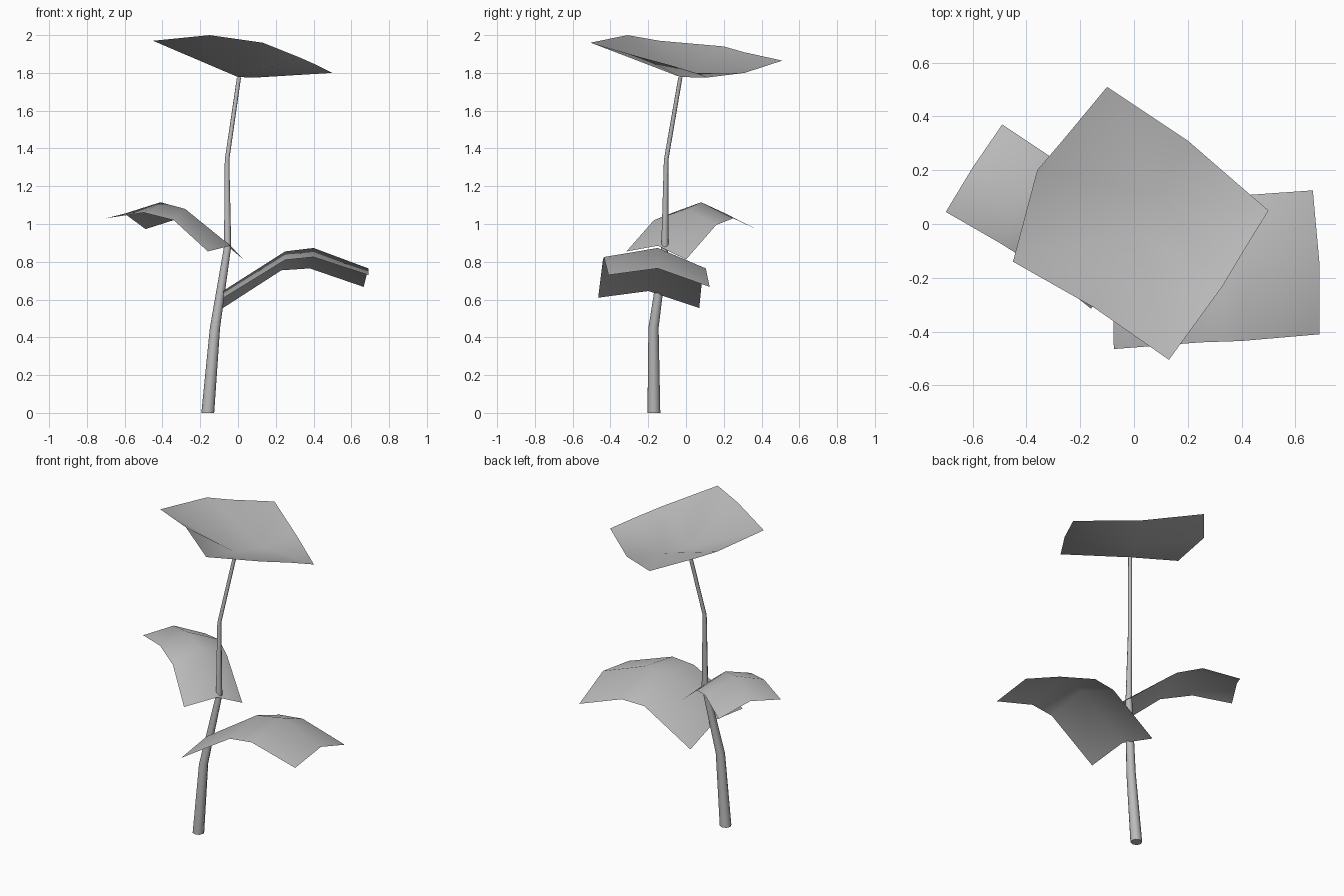
import bpy
import bmesh
from mathutils import Vector

cube = bpy.data.objects.get("Cube")
if cube:
    bpy.data.objects.remove(cube, do_unlink=True)

grey = bpy.data.materials.new("plain_grey")
grey.use_nodes = True
tone = (0.5, 0.5, 0.5, 1)
grey.diffuse_color = tone
grey.node_tree.nodes["Principled BSDF"].inputs["Base Color"].default_value = tone


def finish(name, bm, angle):
    """Turn a bmesh into a smooth-shaded object."""
    mesh = bpy.data.meshes.new(name)
    bm.to_mesh(mesh)
    bm.free()
    mesh.materials.append(grey)
    obj = bpy.data.objects.new(name, mesh)
    bpy.context.collection.objects.link(obj)
    bpy.ops.object.select_all(action="DESELECT")
    obj.select_set(True)
    bpy.context.view_layer.objects.active = obj
    bpy.ops.object.shade_smooth_by_angle(angle=angle)


def leaf(name, right, rib, left, dished=False):
    """Sheet strung between its two edges and its midrib, base to tip."""
    bm = bmesh.new()
    right, rib, left = [[bm.verts.new(p) for p in row] for row in (right, rib, left)]
    last = len(rib) - 2
    for edge in (right, left):
        for i in range(last + 1):
            a, b, c, d = edge[i], edge[i + 1], rib[i + 1], rib[i]
            if not dished:
                faces = [(a, b, c, d)]
            elif i < last:
                faces = [(a, b, c), (a, c, d)]
            else:
                faces = [(a, b, d), (b, c, d)]
            for f in faces:
                bm.faces.new(f if edge is right else f[::-1])
    # keep the upper side facing up
    bm.normal_update()
    if sum(f.normal.z for f in bm.faces) < 0:
        bmesh.ops.reverse_faces(bm, faces=bm.faces[:])
    finish(name, bm, 1.2)


def stem(name, path, sides=8):
    """Tapered tube through (x, y, z, radius) points, capped at both ends."""
    bm = bmesh.new()
    rings = []
    for x, y, z, r in path:
        ring = bmesh.ops.create_circle(bm, segments=sides, radius=r)["verts"]
        bmesh.ops.translate(bm, verts=ring, vec=Vector((x, y, z)))
        rings.append(ring)
    for a, b in zip(rings, rings[1:]):
        for i in range(sides):
            j = (i + 1) % sides
            bm.faces.new((a[i], a[j], b[j], b[i]))
    bm.faces.new(rings[0])
    bm.faces.new(rings[-1])
    bmesh.ops.recalc_face_normals(bm, faces=bm.faces[:])
    finish(name, bm, 0.9)


# Bent stem, thinning upwards
stem("stem", [
    (-0.16, -0.17, 0, 0.034), (-0.122, -0.172, 0.45, 0.027),
    (-0.055, -0.112, 0.88, 0.019), (-0.058, -0.105, 1.34, 0.012),
    (0.005, -0.03, 1.775, 0.011)])

# Low leaf, arching out to the model's left
leaf("lower_leaf",
     [(-0.075, -0.465, 0.61), (0.25, -0.44, 0.81), (0.4, -0.435, 0.825), (0.69, -0.41, 0.73)],
     [(-0.08, -0.2, 0.645), (0.25, -0.165, 0.855), (0.4, -0.15, 0.873), (0.69, -0.15, 0.765)],
     [(-0.08, 0.07, 0.555), (0.23, 0.09, 0.755), (0.38, 0.105, 0.765), (0.665, 0.125, 0.667)])

# Middle leaf, arching out to the model's right and back
leaf("middle_leaf",
     [(-0.16, -0.315, 0.855), (-0.34, -0.17, 1.02), (-0.5, -0.07, 1.06), (-0.7, 0.045, 1.03)],
     [(-0.04, -0.15, 0.885), (-0.28, 0, 1.08), (-0.41, 0.08, 1.115), (-0.6, 0.21, 1.055)],
     [(0.03, 0, 0.812), (-0.19, 0.16, 0.995), (-0.31, 0.25, 1.03), (-0.49, 0.37, 0.973)])

# Top leaf, dished down onto the stem
leaf("top_leaf",
     [(-0.45, -0.14, 1.97), (-0.36, 0.2, 1.94), (-0.27, 0.305, 1.91), (-0.1, 0.51, 1.865)],
     [(-0.15, -0.31, 2.0), (0, -0.03, 1.778), (0.09, 0.11, 1.775), (0.2, 0.31, 1.8)],
     [(0.13, -0.505, 1.96), (0.33, -0.23, 1.88), (0.42, -0.08, 1.84), (0.5, 0.05, 1.8)],
     dished=True)
